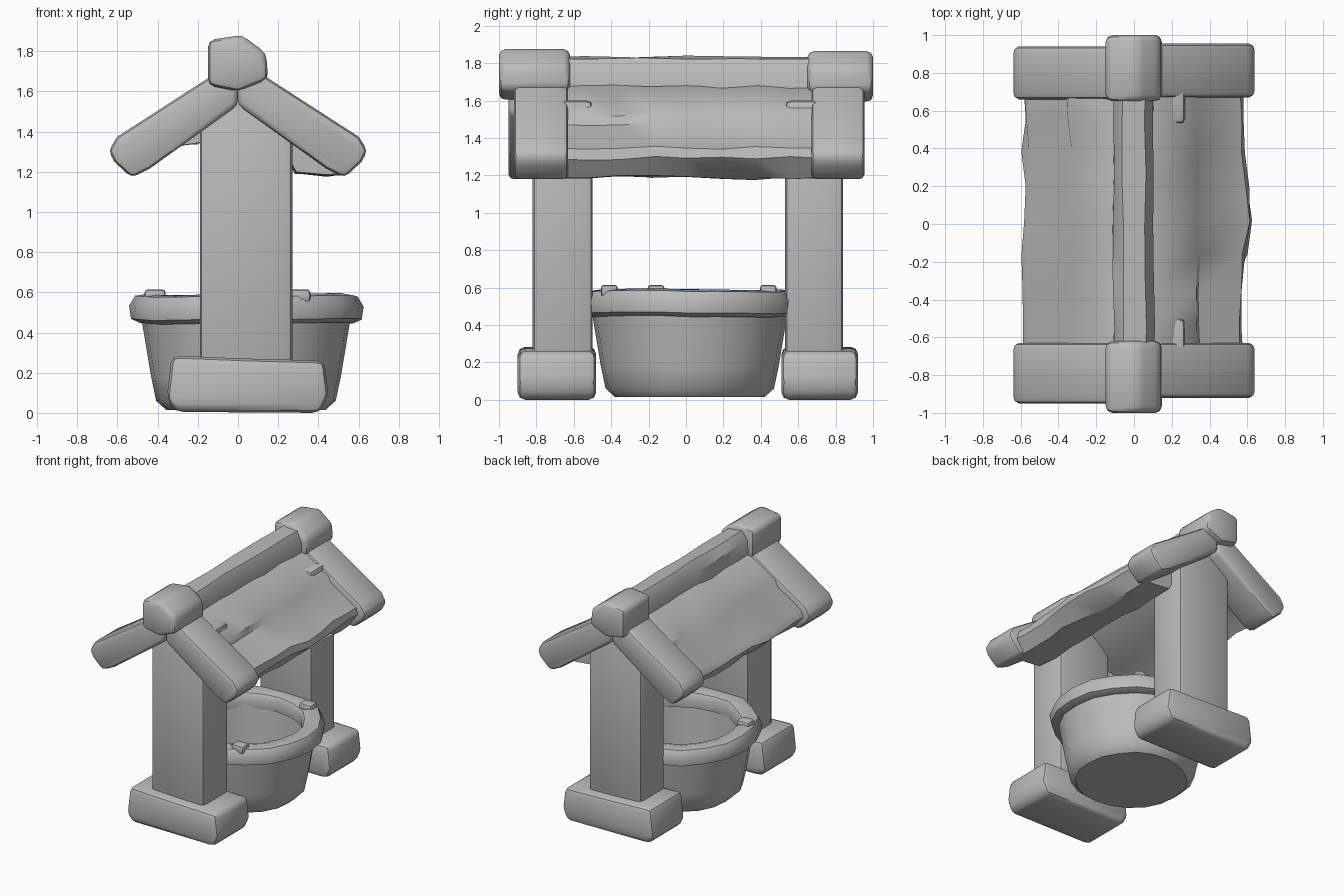
import bpy, bmesh, math, random
from mathutils import Vector

if "Cube" in bpy.data.objects:
    bpy.data.objects.remove(bpy.data.objects["Cube"])

random.seed(4)
stone = bpy.data.materials.new("stone grey")
stone.diffuse_color = (0.5, 0.5, 0.5, 1)
stone.use_nodes = True
stone.node_tree.nodes["Principled BSDF"].inputs["Base Color"].default_value = stone.diffuse_color


def finish(name, bm, bevel=0.0, angle=40, segments=2):
    bmesh.ops.recalc_face_normals(bm, faces=bm.faces)
    if bevel:
        edges = [e for e in bm.edges if e.calc_face_angle(0) > math.radians(25)]
        bmesh.ops.bevel(bm, geom=edges, offset=bevel, segments=segments, profile=0.5,
                        affect='EDGES', clamp_overlap=True)
        bmesh.ops.recalc_face_normals(bm, faces=bm.faces)
    me = bpy.data.meshes.new(name)
    bm.to_mesh(me)
    bm.free()
    me.materials.append(stone)
    me.shade_smooth()
    me.set_sharp_from_angle(angle=math.radians(angle))
    ob = bpy.data.objects.new(name, me)
    bpy.context.collection.objects.link(ob)
    return ob


def prism(name, profile, y0, y1, bevel=0.04, steps=1, jitter=0.0, shape=None):
    """Extrude an (x, z) profile along y in a number of steps."""
    bm = bmesh.new()
    rings = []
    for i in range(steps + 1):
        y = y0 + (y1 - y0) * i / steps
        ring = []
        for x, z in profile:
            v = Vector((x, y, z))
            if 0 < i < steps:
                v += Vector([random.uniform(-jitter, jitter) for _ in range(3)])
            if shape:
                v = shape(v)
            ring.append(bm.verts.new(v))
        rings.append(ring)
    n = len(profile)
    for a, b in zip(rings, rings[1:]):
        for k in range(n):
            bm.faces.new((a[k], a[(k + 1) % n], b[(k + 1) % n], b[k]))
    bm.faces.new(rings[0])
    bm.faces.new(rings[-1])
    return finish(name, bm, bevel)


def lathe(name, profile, centre, sides, jitter, closed):
    """Revolve an (r, z) profile; each spoke gets a small random wobble."""
    bm = bmesh.new()
    rings = []
    for i in range(sides):
        a = 2 * math.pi * i / sides
        dr, dz = random.uniform(-jitter, jitter), random.uniform(-jitter, jitter) * 0.6
        rings.append([bm.verts.new((centre[0] + (r + dr) * math.cos(a),
                                    centre[1] + (r + dr) * math.sin(a),
                                    max(0, z + (dz if z > 0.1 else 0)))) for r, z in profile])
    n = len(profile)
    for i in range(sides):
        a, b = rings[i], rings[(i + 1) % sides]
        for k in range(n if closed else n - 1):
            bm.faces.new((a[k], b[k], b[(k + 1) % n], a[(k + 1) % n]))
    if not closed:
        bm.faces.new([r[0] for r in rings])
        bm.faces.new([r[-1] for r in rings])
    return finish(name, bm)


def box(x0, x1, z0, z1):
    return [(x0, z0), (x1, z0), (x1, z1), (x0, z1)]


# Posts and their foot blocks
for tag, py, by in (("front", (-0.82, -0.50), (-0.90, -0.48)),
                    ("back", (0.53, 0.84), (0.51, 0.92))):
    prism(tag + "_post", box(-0.19, 0.27, 0.2, 1.60), *py, bevel=0.03)
    prism(tag + "_foot_block",
          [(-0.31, 0.005), (0.41, 0.0), (0.45, 0.09), (0.43, 0.26),
           (0.05, 0.27), (-0.33, 0.285), (-0.355, 0.07)], *by, bevel=0.04)

# Well tub and rim
centre = (0.04, 0.02)
lathe("well_tub", [(0.40, 0.015), (0.45, 0.06), (0.475, 0.18), (0.525, 0.48),
                   (0.44, 0.50), (0.41, 0.12)], centre, 20, 0.007, False)
lathe("well_rim", [(0.53, 0.445), (0.575, 0.465), (0.585, 0.53), (0.555, 0.58),
                   (0.49, 0.59), (0.44, 0.575), (0.42, 0.54), (0.43, 0.46)],
      centre, 20, 0.01, True)

# Pebbles on the rim
for i, (x, y) in enumerate(((-0.41, -0.16), (0.31, -0.41), (0.31, 0.44))):
    prism("rim_pebble_%d" % (i + 1), box(x - 0.055, x + 0.05, 0.55, 0.615),
          y - 0.045, y + 0.045, bevel=0.018)


# Roof panels with two overlapping courses; the right eave bulges outwards mid-length
def bulge(v):
    if v.x > 0.5:
        v.x += 0.05 * max(0, 1 - abs(v.y - 0.03) / 0.3)
    return v


prism("right_roof_panel",
      [(0.0, 1.68), (0.10, 1.67), (0.33, 1.52), (0.35, 1.475), (0.56, 1.345), (0.58, 1.29),
       (0.50, 1.19), (0.44, 1.185), (0.29, 1.20), (0.20, 1.36), (0.0, 1.50)],
      -0.72, 0.74, bevel=0, steps=8, jitter=0.012, shape=bulge)
prism("left_roof_panel",
      [(0.0, 1.68), (-0.10, 1.67), (-0.34, 1.52), (-0.36, 1.475), (-0.56, 1.345), (-0.585, 1.29),
       (-0.51, 1.195), (-0.33, 1.325), (-0.19, 1.345), (0.0, 1.49)],
      -0.72, 0.74, bevel=0, steps=8, jitter=0.012)

# Gable boards at both ends of the roof
board = [(0.0, 1.76), (0.15, 1.665), (0.60, 1.375), (0.645, 1.305),
         (0.615, 1.25), (0.53, 1.17), (0.44, 1.215), (0.0, 1.53)]
for tag, side, y0, y1 in (("front_right", 1, -0.92, -0.63), ("front_left", -1, -0.95, -0.63),
                          ("back_right", 1, 0.67, 0.955), ("back_left", -1, 0.66, 0.94)):
    prism(tag + "_gable_board", [(x * side, z) for x, z in board], y0, y1, bevel=0.03)

# Ridge beam and end caps
prism("ridge_beam", [(-0.11, 1.62), (0.10, 1.62), (0.105, 1.74), (0.06, 1.825),
                     (-0.06, 1.835), (-0.11, 1.77)], -0.8, 0.8, bevel=0, steps=6, jitter=0.006)
cap = [(-0.15, 1.63), (0.0, 1.60), (0.15, 1.66), (0.14, 1.79), (0.02, 1.88), (-0.15, 1.855)]
prism("front_ridge_cap", cap, -1.0, -0.62, bevel=0.035)
prism("back_ridge_cap", [(x, z - 0.01) for x, z in cap], 0.65, 1.0, bevel=0.035)
